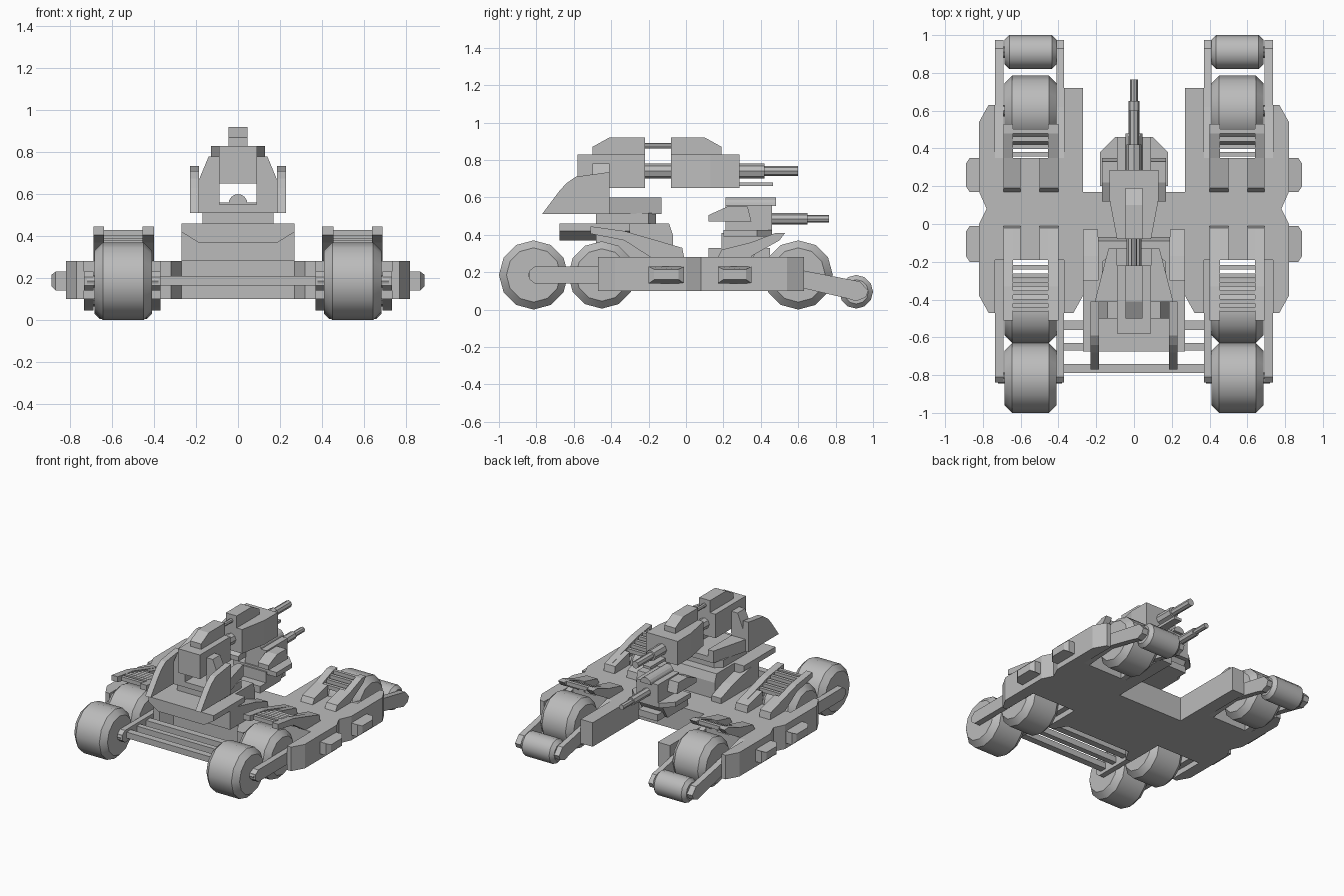
import bpy
import bmesh
import math
from mathutils import Vector

cube = bpy.data.objects.get("Cube")
if cube:
    bpy.data.objects.remove(cube, do_unlink=True)

grey = bpy.data.materials.new("armour_grey")
grey.use_nodes = True
grey.diffuse_color = (0.5, 0.5, 0.5, 1)
grey.node_tree.nodes["Principled BSDF"].inputs["Base Color"].default_value = (0.5, 0.5, 0.5, 1)


def finish(name, bm, mirror):
    bmesh.ops.recalc_face_normals(bm, faces=bm.faces)
    mesh = bpy.data.meshes.new(name)
    bm.to_mesh(mesh)
    bm.free()
    mesh.materials.append(grey)
    obj = bpy.data.objects.new(name, mesh)
    bpy.context.collection.objects.link(obj)
    if mirror:
        obj.modifiers.new("mirror", 'MIRROR')
    return obj


def place(axis, a, b, t):
    """Put profile point (a, b) at distance t along the axis."""
    return {'x': (t, a, b), 'y': (a, t, b), 'z': (a, b, t)}[axis]


def prism(name, axis, pts, lo, hi, mirror=False):
    bm = bmesh.new()
    ends = [[bm.verts.new(place(axis, a, b, t)) for a, b in pts] for t in (lo, hi)]
    for ring in ends:
        bm.faces.new(ring)
    n = len(pts)
    for i in range(n):
        j = (i + 1) % n
        bm.faces.new((ends[0][i], ends[0][j], ends[1][j], ends[1][i]))
    return finish(name, bm, mirror)


def box(name, x, y, z, mirror=False):
    pts = [(y[0], z[0]), (y[1], z[0]), (y[1], z[1]), (y[0], z[1])]
    return prism(name, 'x', pts, x[0], x[1], mirror)


def lathe(name, axis, profile, a, b, segs=12, mirror=False):
    """Turn (distance, radius) pairs round an axis through (a, b)."""
    bm = bmesh.new()
    rings = []
    for t, r in profile:
        angles = [math.tau * i / segs for i in range(segs)]
        rings.append([bm.verts.new(place(axis, a + r * math.cos(w), b + r * math.sin(w), t))
                      for w in angles])
    bm.faces.new(rings[0])
    bm.faces.new(rings[-1])
    for p, q in zip(rings, rings[1:]):
        for i in range(segs):
            j = (i + 1) % segs
            bm.faces.new((p[i], p[j], q[j], q[i]))
    obj = finish(name, bm, mirror)
    bpy.ops.object.select_all(action='DESELECT')
    obj.select_set(True)
    bpy.context.view_layer.objects.active = obj
    bpy.ops.object.shade_smooth_by_angle(angle=math.radians(35))
    return obj


# Hull plate with wheel slots
prism("hull", 'z', [
    (0, -.38), (.27, -.38), (.32, -.47), (.37, -.47), (.37, -.19), (.735, -.19),
    (.735, -.47), (.77, -.47), (.82, -.38), (.82, 0), (.78, .08), (.82, .17),
    (.82, .54), (.77, .63), (.735, .63), (.735, .35), (.37, .35), (.37, .72),
    (.27, .72), (.27, .17), (0, .17)], .1, .28, True)

# Side bosses
for name, y0, y1 in (("front_boss", -.2, -.01), ("rear_boss", .17, .35)):
    boss = prism(name, 'z', [(.81, y0), (.87, y0), (.89, y0 + .03),
                             (.89, y1 - .03), (.87, y1), (.81, y1)], .14, .23, True)
    for v in boss.data.vertices:
        if v.co.x > .88:
            v.co.z = .16 if v.co.z < .2 else .215

# Wheels and axles
for name, y, z, r, rim in (("front_wheel", -.815, .185, .185, .04), ("middle_wheel", -.45, .185, .18, .04),
                           ("rear_wheel", .6, .185, .185, .04), ("tail_wheel", .91, .095, .09, .025)):
    lathe(name, 'x', [(.41, r - rim), (.41 + rim, r), (.685 - rim, r), (.685, r - rim)],
          y, z, 12, True)
    lathe(name + "_axle", 'x', [(.38, .03), (.72, .03)], y, z, 8, True)

# Wheel arms, one each side of the wheels
for side, x0, x1 in (("inner", .37, .41), ("outer", .69, .735)):
    prism(side + "_front_arm", 'x', [(-.84, .165), (-.81, .14), (-.19, .14), (-.19, .23),
                                     (-.81, .23), (-.84, .205)], x0, x1, True)
    prism(side + "_rear_arm", 'x', [(.35, .1), (.6, .12), (.86, .06), (.91, .045), (.96, .065),
                                    (.975, .1), (.93, .15), (.62, .21), (.35, .28)], x0, x1, True)

# Cross bars between the front arms
for i, (y0, y1) in enumerate(((-.56, -.51), (-.67, -.63), (-.79, -.74))):
    box(f"cross_bar_{i}", (-.38, .38), (y0, y1), (.165, .21))

# Mudguard rails with slats
for side, x0, x1, b0, b1 in (("inner", .4, .455, .41, .5), ("outer", .64, .69, .6, .69)):
    prism(side + "_front_rail", 'x', [(-.01, .28), (-.02, .33), (-.33, .42), (-.51, .445),
                                      (-.51, .405), (-.33, .37), (-.19, .28)], x0, x1, True)
    prism(side + "_rear_rail", 'x', [(.17, .28), (.19, .32), (.35, .36), (.48, .41), (.53, .41),
                                     (.5, .37), (.34, .28)], x0, x1, True)
    prism(side + "_front_block", 'x', [(-.01, .28), (-.02, .33), (-.19, .375), (-.19, .28)], b0, b1, True)
    prism(side + "_rear_block", 'x', [(.17, .28), (.19, .32), (.35, .36), (.35, .28)], b0, b1, True)
for i in range(6):
    y = -.23 - i * .045
    z = .35 + min(i * .013, .05)
    box(f"front_slat_{i}", (.45, .645), (y - .012, y + .012), (z, z + .03), True)
for i in range(4):
    y = .37 + i * .04
    z = .325 + i * .018
    box(f"rear_slat_{i}", (.45, .645), (y - .012, y + .012), (z, z + .03), True)

# Main turret pedestal and prow
prism("pedestal", 'x', [(-.48, .28), (-.07, .28), (-.07, .4), (-.09, .46), (-.48, .46)], -.19, .19)
prism("pedestal_skirt", 'x', [(-.48, .28), (-.03, .28), (-.03, .32), (-.17, .37), (-.48, .44)],
      .19, .27, True)
prism("prow", 'y', [(-.19, .37), (.19, .37), (.27, .42), (.27, .46), (-.27, .46), (-.27, .42)],
      -.675, -.3)
prism("turret_ring", 'z', [(-.17, -.48), (.17, -.48), (.17, -.2), (.12, -.16), (-.12, -.16),
                           (-.17, -.2)], .46, .515)
prism("turret_floor", 'z', [(-.19, -.5), (.19, -.5), (.13, -.13), (-.13, -.13)], .51, .55)
prism("turret_side", 'z', [(.09, -.42), (.21, -.42), (.135, -.13), (.09, -.13)], .51, .6, True)

# Gun cradle and curved cheek plates
prism("cradle", 'y', [(.09, .51), (.19, .51), (.19, .66), (.14, .78), (.085, .78)], -.5, -.41, True)
prism("cheek_plate", 'x', [(-.77, .51), (-.68, .63), (-.64, .675), (-.59, .71), (-.41, .735),
                           (-.41, .51)], .185, .23, True)

# Main gun
box("gun_front_block", (-.09, .09), (-.58, -.22), (.65, .83))
prism("gun_front_ridge", 'x', [(-.5, .83), (-.5, .87), (-.41, .92), (-.22, .92), (-.22, .83)],
      -.045, .045)
prism("gun_rear_block", 'z', [(-.09, -.08), (.09, -.08), (.13, .13), (.13, .285), (-.13, .285),
                              (-.13, .13)], .65, .83)
prism("gun_rear_ridge", 'x', [(-.08, .83), (-.08, .92), (.1, .92), (.19, .87), (.19, .83)],
      -.045, .045)
lathe("gun_link", 'y', [(-.23, .04), (-.07, .04)], 0, .74, 8)
lathe("gun_upper_link", 'y', [(-.23, .015), (-.07, .015)], 0, .875, 8)
lathe("gun_barrel", 'y', [(.27, .04), (.42, .04), (.42, .027), (.6, .027)], 0, .74, 8)
box("gun_lower_plate", (-.03, .03), (.27, .465), (.66, .68))

# Small rear turret
prism("rear_pedestal", 'x', [(.12, .28), (.12, .33), (.19, .33), (.19, .41), (.44, .41),
                             (.36, .28)], -.1, .1)
box("rear_step", (-.08, .08), (.33, .45), (.28, .33))
prism("rear_collar", 'z', [(-.18, .2), (.18, .2), (.18, .38), (.1, .46), (-.1, .46), (-.18, .38)],
      .39, .425)
prism("rear_head", 'x', [(.21, .41), (.46, .41), (.46, .56), (.21, .56)], -.09, .09)
prism("rear_fin", 'x', [(.12, .47), (.12, .505), (.22, .55), (.33, .55), (.35, .47)], .08, .17, True)
arc = [(.045 * math.cos(math.pi * i / 8), .555 + .045 * math.sin(math.pi * i / 8)) for i in range(9)]
prism("rear_hood", 'y', arc, .21, .48)
lathe("rear_barrel", 'y', [(.45, .03), (.65, .03), (.65, .02), (.765, .02)], 0, .485, 8)
